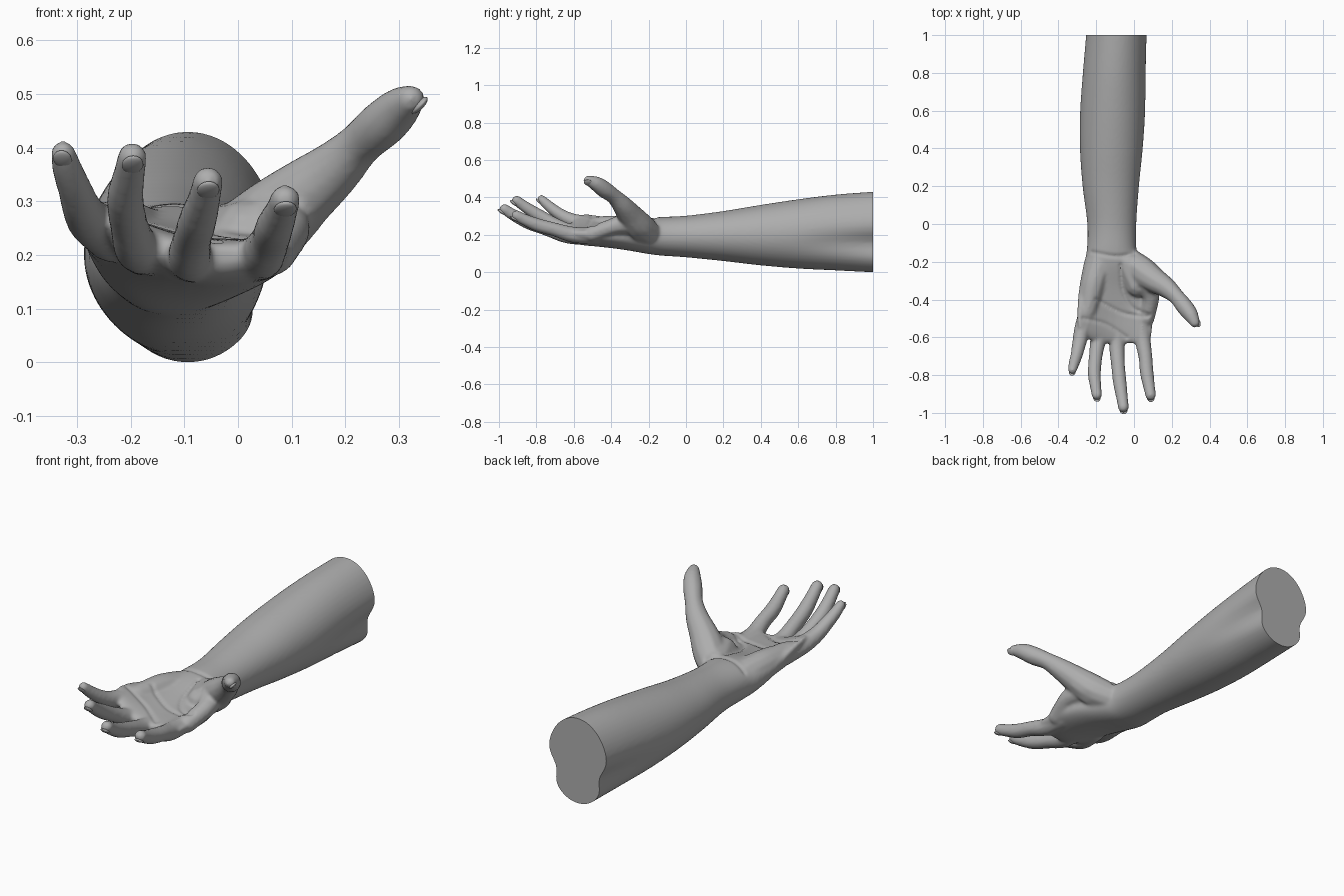
import bpy, bmesh, math
from mathutils import Vector, Matrix

cube = bpy.data.objects.get("Cube")
if cube:
    bpy.data.objects.remove(cube, do_unlink=True)

skin = bpy.data.materials.new("plain grey")
skin.use_nodes = True
GREY = (0.42, 0.42, 0.42, 1)
skin.diffuse_color = GREY
skin.node_tree.nodes["Principled BSDF"].inputs["Base Color"].default_value = GREY


def spline(rows, steps):
    """Catmull-Rom interpolation through rows of numbers."""
    out = []
    for i in range(len(rows) - 1):
        a, b, c, d = (rows[max(0, min(len(rows) - 1, i + k))] for k in (-1, 0, 1, 2))
        for s in range(steps):
            t = s / steps
            out.append([q + 0.5 * t * (r - p + t * (2*p - 5*q + 4*r - w + t * (3*(q - r) + w - p)))
                        for p, q, r, w in zip(a, b, c, d)])
    return out + [list(rows[-1])]


def add_object(name, bm):
    mesh = bpy.data.meshes.new(name)
    bm.to_mesh(mesh)
    bm.free()
    obj = bpy.data.objects.new(name, mesh)
    bpy.context.collection.objects.link(obj)
    mesh.materials.append(skin)
    return obj


def smooth(obj, angle=40):
    bpy.ops.object.select_all(action='DESELECT')
    obj.select_set(True)
    bpy.context.view_layer.objects.active = obj
    bpy.ops.object.shade_smooth_by_angle(angle=math.radians(angle))


# Forearm and palm: y, left x, right x, bottom z, top z, cupping, side pinch, roundness
SECTIONS = [
    (1.1, -.255, .075, -.002, .432, 0, .28, 1),
    (1.0, -.26, .073, 0, .43, 0, .25, 1),
    (.8, -.275, .066, .01, .415, 0, .12, 1),
    (.6, -.286, .06, .02, .39, 0, .02, 1),
    (.4, -.286, .046, .037, .36, 0, 0, 1),
    (.2, -.272, .026, .06, .327, 0, 0, 1),
    (0, -.247, .012, .08, .302, 0, 0, 1),
    (-.14, -.25, .014, .09, .295, 0, 0, .95),
    (-.22, -.268, .04, .10, .285, .01, 0, .9),
    (-.34, -.29, .08, .12, .255, .035, 0, .85),
    (-.46, -.3, .1, .135, .235, .06, 0, .8),
    (-.56, -.29, .095, .145, .23, .07, 0, .8),
    (-.61, -.24, .085, .16, .225, .07, 0, .85),
    (-.63, -.2, .06, .18, .215, .07, 0, 1)]
SIDES = 48
bm = bmesh.new()
rings = []
for y, x0, x1, z0, z1, cup, pinch, rnd in spline(SECTIONS, 6):
    ring = []
    for i in range(SIDES):
        a = math.tau * i / SIDES
        c, s = math.cos(a), math.sin(a)
        c = math.copysign(abs(c) ** rnd, c) * (1 - pinch * math.exp(-((s + .3) / .3) ** 2))
        s = math.copysign(abs(s) ** rnd, s)
        x = (x0 + x1) / 2 + (x1 - x0) / 2 * c
        u = (x + .04) / .2
        z = (z0 + z1) / 2 + (z1 - z0) / 2 * s + cup * u * u * (1 if u < 0 else .6)
        ring.append(bm.verts.new((x, y, z)))
    rings.append(ring)
for r, q in zip(rings, rings[1:]):
    for i in range(SIDES):
        j = (i + 1) % SIDES
        bm.faces.new((r[i], r[j], q[j], q[i]))
bm.faces.new(rings[0])
bm.faces.new(rings[-1])
bmesh.ops.recalc_face_normals(bm, faces=bm.faces)

# Digits: centre and radius at each joint; direction the nail faces
DIGITS = {
    "little": ([(-.235, -.44, .235, .05), (-.272, -.55, .26, .044), (-.29, -.63, .285, .038),
                (-.303, -.69, .32, .033), (-.318, -.74, .36, .029), (-.326, -.772, .39, .024)], (0, -.5, -.8)),
    "ring": ([(-.175, -.5, .205, .045), (-.19, -.61, .215, .043), (-.203, -.7, .255, .037),
              (-.21, -.79, .305, .036), (-.203, -.86, .35, .031), (-.197, -.905, .383, .028)], (0, -.5, -.8)),
    "middle": ([(-.075, -.5, .19, .045), (-.09, -.63, .195, .043), (-.085, -.74, .23, .038),
                (-.075, -.84, .265, .037), (-.063, -.92, .305, .032), (-.056, -.97, .337, .029)], (0, -.5, -.8)),
    "index": ([(.04, -.48, .195, .045), (.045, -.6, .2, .044), (.06, -.7, .228, .038),
               (.068, -.79, .252, .037), (.08, -.86, .28, .032), (.088, -.906, .303, .029)], (0, -.5, -.8)),
    "thumb": ([(-.02, -.2, .21, .07), (.045, -.255, .25, .08), (.11, -.3, .305, .068), (.175, -.34, .357, .054),
               (.225, -.385, .405, .043), (.27, -.44, .445, .046), (.3, -.48, .473, .04),
               (.322, -.522, .491, .027)], (.9, -.4, -.4))}
# Fleshy pads: thumb web, heel of the palm, base of the thumb
PADS = [[(.07, -.32, .26, .06), (.09, -.39, .245, .045), (.065, -.5, .205, .044)],
        [(-.18, -.21, .215, .075), (-.215, -.32, .235, .07), (-.245, -.46, .25, .05)],
        [(-.03, -.21, .22, .075), (.02, -.32, .235, .07)]]


def add_chain(points):
    for x, y, z, r in spline(points, 9):
        bmesh.ops.create_icosphere(bm, subdivisions=2, radius=r * 1.01,
                                   matrix=Matrix.Translation((x, y, z)))


for points, facing in DIGITS.values():
    add_chain(points)
for points in PADS:
    add_chain(points)

# Blend everything into one skin
arm = add_object("arm_and_hand", bm)
remesh = arm.modifiers.new("blend", 'REMESH')
remesh.mode = 'VOXEL'
remesh.voxel_size = .0075
soften = arm.modifiers.new("soften", 'SMOOTH')
soften.factor = .5
soften.iterations = 9
deps = bpy.context.evaluated_depsgraph_get()
blended = bpy.data.meshes.new_from_object(arm.evaluated_get(deps))
arm.modifiers.clear()

# Palm and wrist creases, pressed in along lines
CREASES = [[(-.22, -.15), (-.1, -.17), (0, -.16)],
           [(.08, -.48), (-.01, -.44), (-.06, -.35), (-.07, -.22)],
           [(.07, -.49), (-.06, -.47), (-.2, -.4)],
           [(-.27, -.5), (-.15, -.53), (-.04, -.6)]]
trails = [[Vector(p) for p in spline(line, 12)] for line in CREASES]
bm = bmesh.new()
bm.from_mesh(blended)
bm.normal_update()
for v in bm.verts:
    if v.normal.z > .3 and -.65 < v.co.y < -.1:
        flat = v.co.xy
        for trail in trails:
            d = min((flat - p).length for p in trail)
            v.co.z -= .007 * math.exp(-(d / .011) ** 2)

# Flat cut at the elbow end
cut = bmesh.ops.bisect_plane(bm, geom=bm.verts[:] + bm.edges[:] + bm.faces[:],
                             plane_co=(0, 1, 0), plane_no=(0, 1, 0), clear_outer=True)
bmesh.ops.holes_fill(bm, edges=[e for e in bm.edges if e.is_boundary])
bmesh.ops.recalc_face_normals(bm, faces=bm.faces)
bm.to_mesh(arm.data)
bm.free()
smooth(arm)

# Nails
for name, (points, facing) in DIGITS.items():
    tip, before = Vector(points[-1][:3]), Vector(points[-2][:3])
    along = (tip - before).normalized()
    out = Vector(facing)
    out = (out - along * out.dot(along)).normalized()
    side = along.cross(out)
    r = points[-1][3]
    spot = tip + along * r * .1 + out * r * .72
    frame = Matrix((side * r * .72, along * r * .95, out * r * .3)).transposed().to_4x4()
    bm = bmesh.new()
    bmesh.ops.create_uvsphere(bm, u_segments=20, v_segments=12, radius=1,
                              matrix=Matrix.Translation(spot) @ frame)
    bmesh.ops.recalc_face_normals(bm, faces=bm.faces)
    smooth(add_object(name + "_nail", bm), 60)
